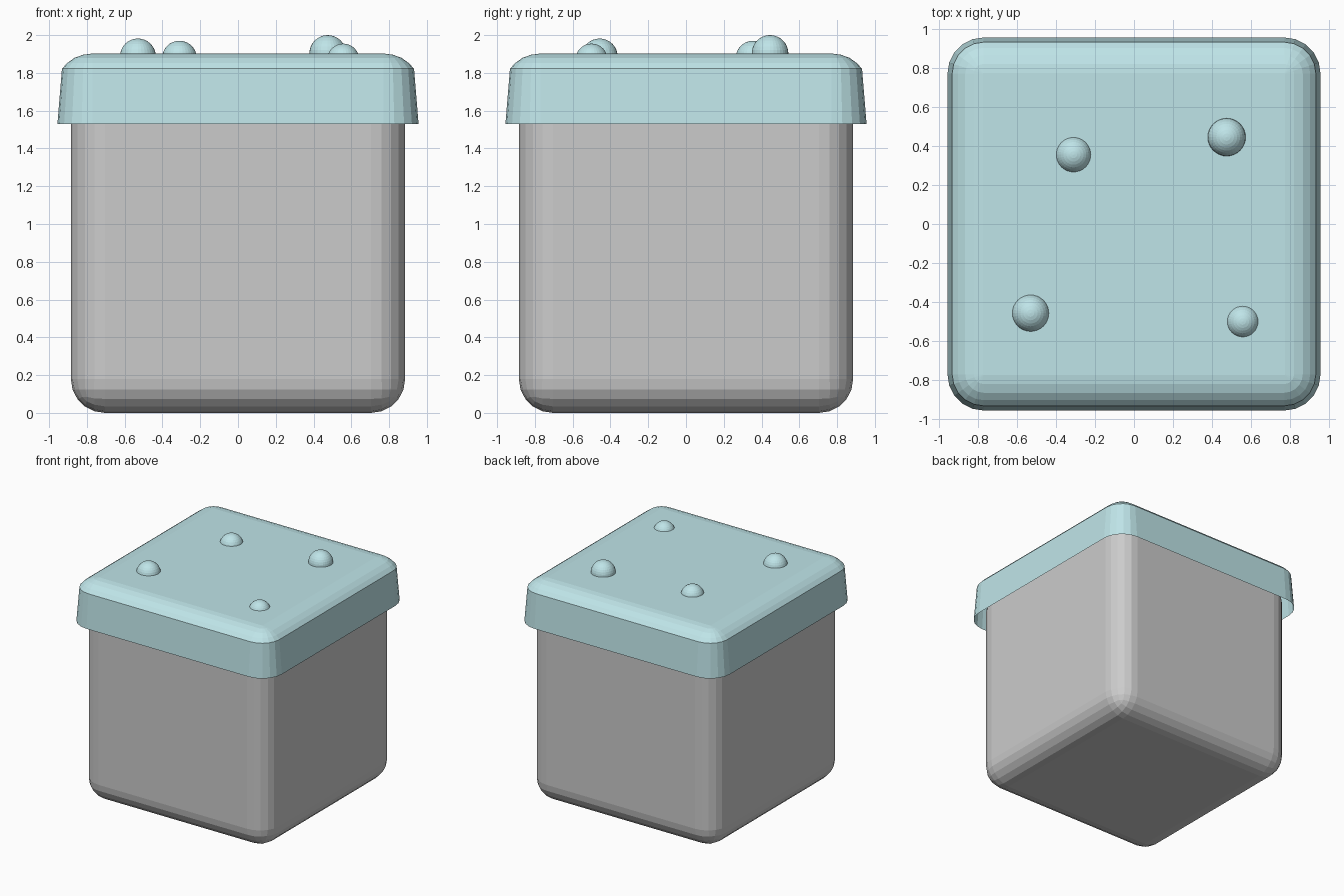
import bpy, bmesh, math

if "Cube" in bpy.data.objects:
    bpy.data.objects.remove(bpy.data.objects["Cube"])

teal = bpy.data.materials.new("pale_teal")
teal.diffuse_color = (0.52, 0.78, 0.81, 1)
teal.use_nodes = True
teal.node_tree.nodes["Principled BSDF"].inputs["Base Color"].default_value = teal.diffuse_color

# body: rounded block, its top hidden inside the lid
bpy.ops.mesh.primitive_cube_add(size=1.77, location=(0, 0, 0.885))
body = bpy.context.object
body.name = "box_body"
bevel = body.modifiers.new("rounding", 'BEVEL')
bevel.width = 0.18
bevel.segments = 5


def rounded_ring(bm, radius, z, core=0.77, steps=5):
    """Rounded square: corner arcs of the given radius around a fixed core."""
    ring = []
    for k in range(4):
        quarter = math.pi / 2 * k
        cx = core if k in (0, 3) else -core
        cy = core if k in (0, 1) else -core
        for i in range(steps + 1):
            a = quarter + math.pi / 2 * i / steps
            ring.append(bm.verts.new((cx + radius * math.cos(a),
                                      cy + radius * math.sin(a), z)))
    return ring


# lid: thin open shell with a flared skirt and rounded top
bm = bmesh.new()
profile = [(0.186, 1.53), (0.162, 1.822), (0.133, 1.853),
           (0.095, 1.88), (0.05, 1.896), (0.005, 1.902)]
rings = [rounded_ring(bm, r, z) for r, z in profile]
for low, high in zip(rings, rings[1:]):
    n = len(low)
    for i in range(n):
        j = (i + 1) % n
        bm.faces.new((low[i], low[j], high[j], high[i]))
bm.faces.new(rings[-1])
mesh = bpy.data.meshes.new("lid")
bm.to_mesh(mesh)
bm.free()
lid = bpy.data.objects.new("lid", mesh)
bpy.context.collection.objects.link(lid)
mesh.materials.append(teal)

# round studs sunk into the lid
studs = [(-0.31, 0.355, 1.878, 0.092), (0.475, 0.445, 1.903, 0.097),
         (-0.53, -0.457, 1.887, 0.095), (0.557, -0.5, 1.87, 0.085)]
for i, (x, y, z, r) in enumerate(studs):
    bpy.ops.mesh.primitive_uv_sphere_add(segments=32, ring_count=16, radius=r,
                                         location=(x, y, z))
    stud = bpy.context.object
    stud.name = f"lid_stud_{i + 1}"
    stud.data.materials.append(teal)
